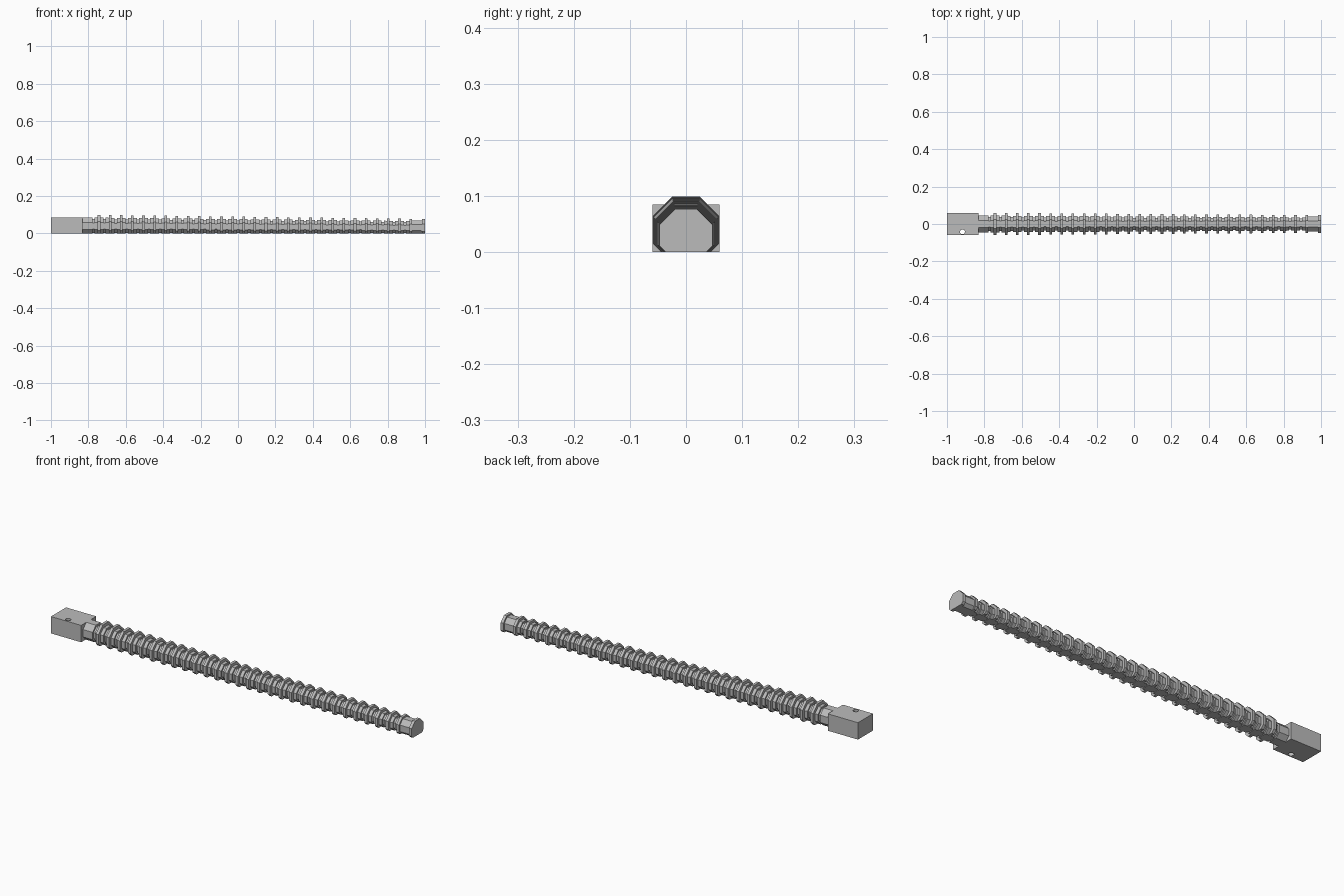
import bpy
import bmesh

cube = bpy.data.objects.get("Cube")
if cube:
    bpy.data.objects.remove(cube, do_unlink=True)

grey = bpy.data.materials.new("plain_grey")
grey.use_nodes = True
COLOUR = (0.5, 0.5, 0.5, 1)
grey.diffuse_color = COLOUR
grey.node_tree.nodes["Principled BSDF"].inputs["Base Color"].default_value = COLOUR

START, END = -0.84, 1.0
FIRST_RING, PITCH, RINGS = -0.743, 0.0595, 29
RING, BODY, GROOVE = 0.06, 0.045, 0.037


def add_object(name, bm):
    bmesh.ops.recalc_face_normals(bm, faces=bm.faces)
    mesh = bpy.data.meshes.new(name)
    bm.to_mesh(mesh)
    bm.free()
    mesh.materials.append(grey)
    obj = bpy.data.objects.new(name, mesh)
    bpy.context.collection.objects.link(obj)
    return obj


def section(bm, x, size):
    """Octagon around the sloping axis, trimmed flat at the ground."""
    t = (x - START) / (END - START)
    axis = 0.04 - 0.01 * t
    r = size * (1 - 0.22 * t)
    half = 0.4142 * r
    if r > axis:
        low = (r + half - axis, 0)
    else:
        low = (half, axis - r)
    side = [(half, axis + r), (r, axis + half), (r, axis - half), low]
    outline = side + [(-y, z) for y, z in reversed(side)]
    return [bm.verts.new((x, y, z)) for y, z in outline]


# Stepped rod: bodies parted by grooves, with a thin ring on each body
steps = [(START, BODY)]
for i in range(RINGS):
    x = FIRST_RING + i * PITCH
    steps += [(x - PITCH / 2 - 0.006, GROOVE), (x - PITCH / 2 + 0.006, BODY),
              (x - 0.007, RING), (x + 0.007, BODY)]
# End collar
steps[-1] = (steps[-1][0], 0.05)
steps.append((0.985, RING))

bm = bmesh.new()
loops = []
for i, (x, size) in enumerate(steps):
    x_next = steps[i + 1][0] if i + 1 < len(steps) else END
    loops += [section(bm, x, size), section(bm, x_next, size)]
for a, b in zip(loops, loops[1:]):
    for k in range(8):
        j = (k + 1) % 8
        bm.faces.new((a[k], a[j], b[j], b[k]))
bm.faces.new(loops[0])
bm.faces.new(loops[-1])
add_object("ringed_rod", bm)

# Square mounting block
bm = bmesh.new()
bmesh.ops.create_cube(bm, size=1)
bmesh.ops.scale(bm, vec=(0.168, 0.12, 0.085), verts=bm.verts)
bmesh.ops.translate(bm, vec=(-0.916, 0, 0.0425), verts=bm.verts)
block = add_object("mounting_block", bm)

# Pin hole through the block
bm = bmesh.new()
bmesh.ops.create_cone(bm, cap_ends=True, segments=16, radius1=0.013,
                      radius2=0.013, depth=0.3)
bmesh.ops.translate(bm, vec=(-0.917, -0.042, 0.04), verts=bm.verts)
cutter = add_object("pin_hole_cutter", bm)
cutter.hide_render = True
cutter.hide_set(True)
cutter.display_type = 'WIRE'
hole = block.modifiers.new("pin_hole", 'BOOLEAN')
hole.operation = 'DIFFERENCE'
hole.solver = 'EXACT'
hole.object = cutter
